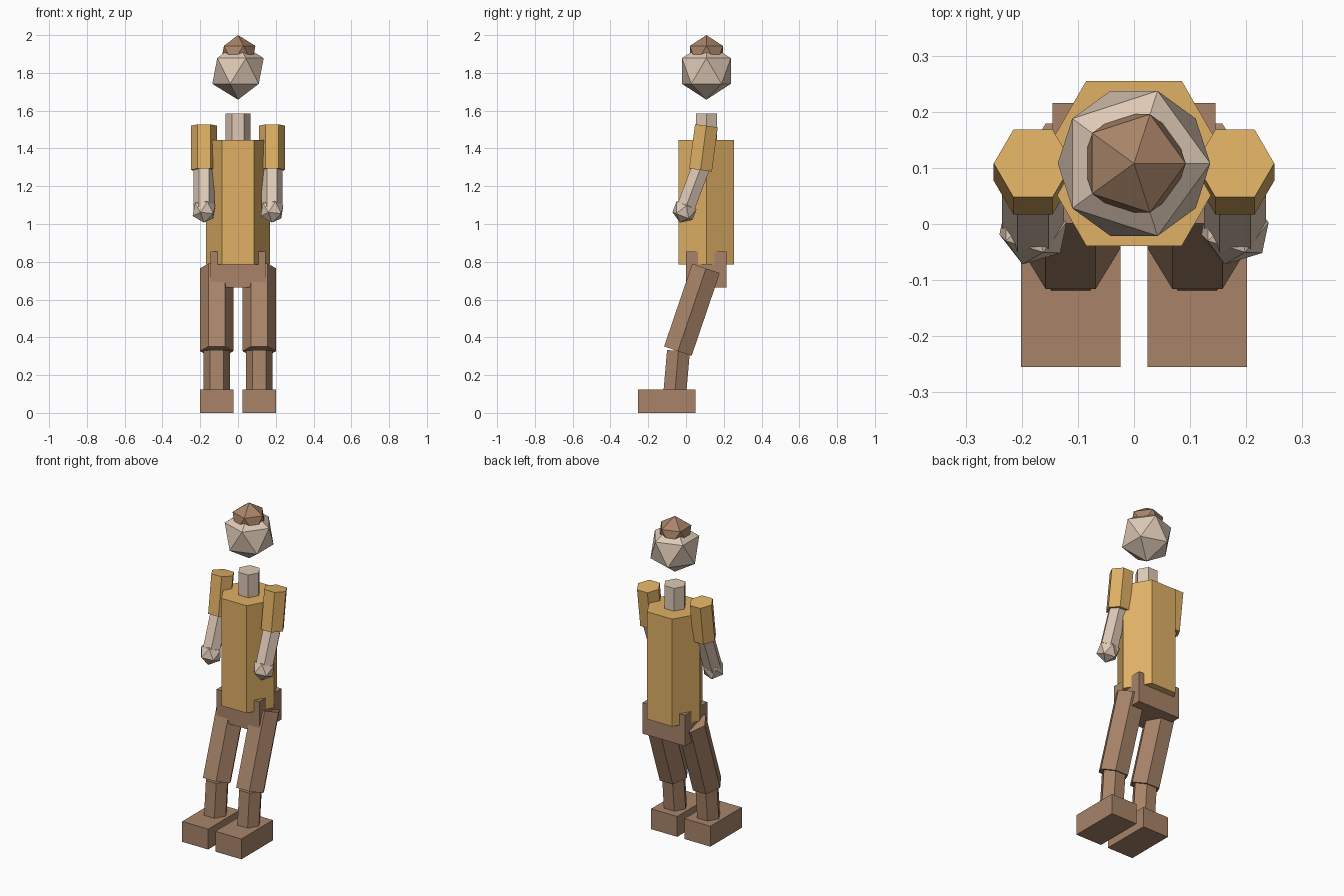
import bpy
import bmesh
from math import atan2, cos, sin, tau
from mathutils import Matrix, Vector

default = bpy.data.objects.get("Cube")
if default:
    bpy.data.objects.remove(default, do_unlink=True)


def material(name, rgb):
    mat = bpy.data.materials.new(name)
    mat.use_nodes = True
    mat.diffuse_color = (*rgb, 1)
    mat.node_tree.nodes["Principled BSDF"].inputs["Base Color"].default_value = (*rgb, 1)
    return mat


GOLD = material("golden cloth", (0.745, 0.44, 0.133))
SKIN = material("pale skin", (0.73, 0.584, 0.468))
BROWN = material("brown leather", (0.392, 0.231, 0.141))


def finish(name, bm, mat, matrix):
    bmesh.ops.recalc_face_normals(bm, faces=bm.faces)
    mesh = bpy.data.meshes.new(name)
    bm.to_mesh(mesh)
    bm.free()
    mesh.materials.append(mat)
    obj = bpy.data.objects.new(name, mesh)
    obj.matrix_world = matrix
    bpy.context.collection.objects.link(obj)
    return obj


def hex_limb(name, mat, radius, x, top, bottom):
    """Six-sided prism between two (y, z) points, corners pointing sideways."""
    start, end = Vector((x, *bottom)), Vector((x, *top))
    axis = end - start
    bm = bmesh.new()
    ring = [bm.verts.new((radius * cos(tau * i / 6), radius * sin(tau * i / 6), 0))
            for i in range(6)]
    base = bm.faces.new(ring)
    grown = bmesh.ops.extrude_face_region(bm, geom=[base], use_keep_orig=True)
    moved = [g for g in grown["geom"] if isinstance(g, bmesh.types.BMVert)]
    bmesh.ops.translate(bm, verts=moved, vec=(0, 0, axis.length))
    tilt = Matrix.Rotation(-atan2(axis.y, axis.z), 4, 'X')
    return finish(name, bm, mat, Matrix.Translation(start) @ tilt)


def ball(name, mat, radius, centre, tilt=0):
    bm = bmesh.new()
    bmesh.ops.create_icosphere(bm, subdivisions=1, radius=radius)
    turn = Matrix.Rotation(tilt, 4, 'X')
    return finish(name, bm, mat, Matrix.Translation(centre) @ turn)


def box(name, mat, size, centre):
    bm = bmesh.new()
    bmesh.ops.create_cube(bm, size=1)
    bmesh.ops.scale(bm, verts=bm.verts, vec=size)
    return finish(name, bm, mat, Matrix.Translation(centre))


MID = 0.108  # depth of the body axis

# Head and trunk
ball("head", SKIN, 0.152, (0, MID, 1.81))
ball("hair", BROWN, 0.103, (0, MID, 1.897))
hex_limb("neck", SKIN, 0.065, 0, (MID, 1.585), (MID, 1.4))
hex_limb("torso", GOLD, 0.17, 0, (MID, 1.445), (MID, 0.785))
box("pelvis", BROWN, (0.29, 0.215, 0.19), (0, MID, 0.76))

for side, s in (("left", 1), ("right", -1)):
    # Arm
    x = s * 0.18
    hex_limb(side + "_upper_arm", GOLD, 0.07, x, (MID, 1.52), (0.077, 1.286))
    hex_limb(side + "_forearm", SKIN, 0.055, x, (0.077, 1.295), (-0.008, 1.07))
    ball(side + "_hand", SKIN, 0.067, (x, -0.008, 1.07), -0.37)
    # Leg
    x = s * 0.113
    hex_limb(side + "_thigh", BROWN, 0.089, x, (0.106, 0.765), (-0.043, 0.327))
    hex_limb(side + "_shin", BROWN, 0.07, x, (-0.04, 0.328), (-0.063, 0.06))
    box(side + "_foot", BROWN, (0.177, 0.305, 0.125), (x, -0.102, 0.0625))
